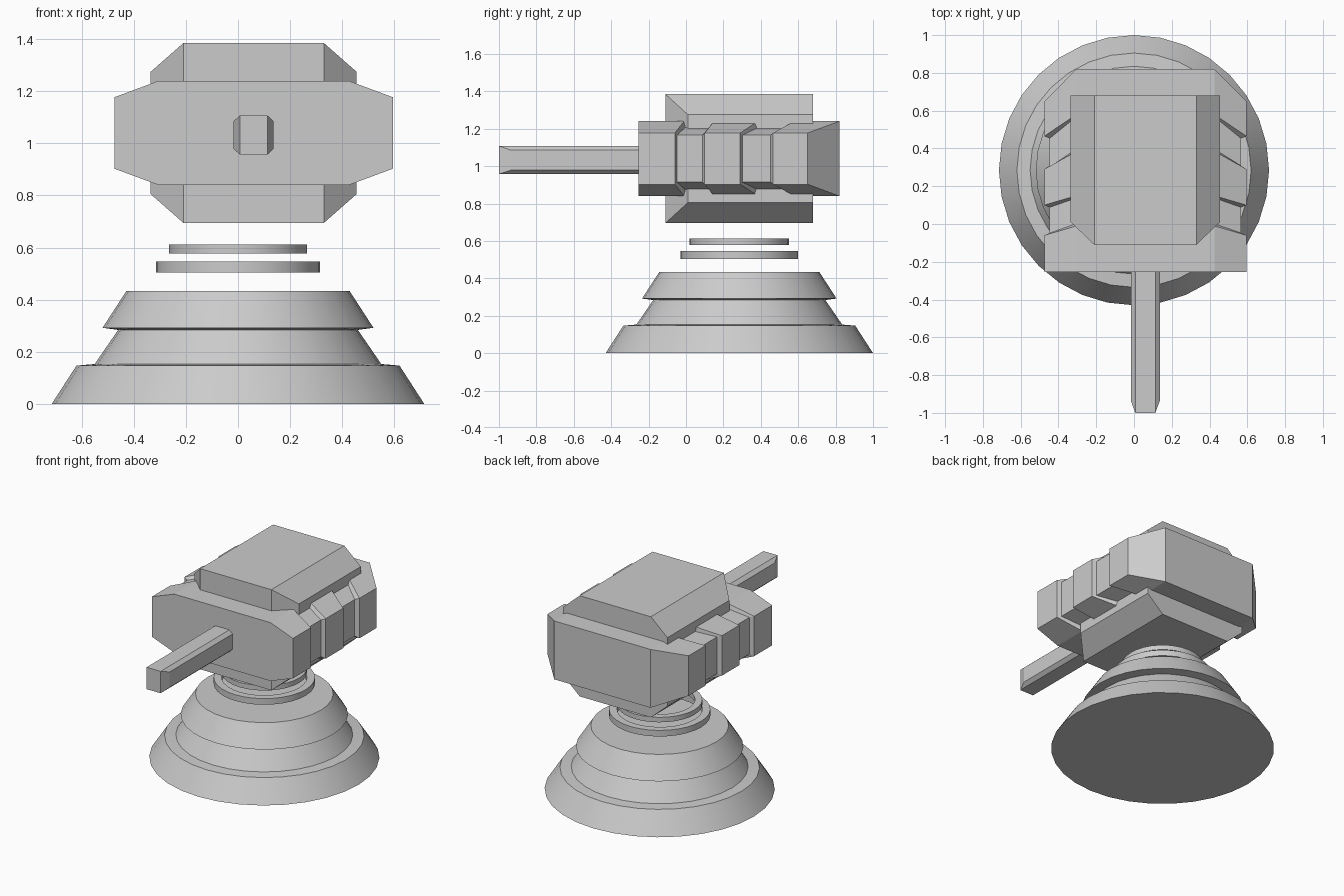
import bpy, math

if "Cube" in bpy.data.objects:
    bpy.data.objects.remove(bpy.data.objects["Cube"])

CX = 0.06      # the upper parts sit slightly off the base axis
BASE_Y = 0.285


def make(name, verts, faces):
    me = bpy.data.meshes.new(name)
    me.from_pydata(verts, [], faces)
    me.update()
    ob = bpy.data.objects.new(name, me)
    bpy.context.collection.objects.link(ob)
    import bmesh
    bm = bmesh.new()
    bm.from_mesh(me)
    bmesh.ops.recalc_face_normals(bm, faces=bm.faces)
    bm.to_mesh(me)
    bm.free()
    return ob


def block(name, zc, hw, hi, hz, hs, sections):
    """Loft of octagons. hw/hi: outer and inner half widths, hz/hs: outer and
    side half heights. sections: (y at sides, y at top/bottom, inset)."""
    verts, faces = [], []
    for ys, yi, d in sections:
        for sx, sz, side in ((1, -1, 1), (1, 1, 1), (1, 1, 0), (-1, 1, 0),
                             (-1, 1, 1), (-1, -1, 1), (-1, -1, 0), (1, -1, 0)):
            if side:
                verts.append((CX + sx * (hw - d), ys, zc + sz * (hs - d * 0.4)))
            else:
                verts.append((CX + sx * hi, yi, zc + sz * (hz - d)))
    n = len(sections)
    for k in range(n - 1):
        for i in range(8):
            j = (i + 1) % 8
            faces.append((k * 8 + i, k * 8 + j, k * 8 + 8 + j, k * 8 + 8 + i))
    # ends: flat octagon, or centre rectangle plus two angled corner faces
    for k in (0, n - 1):
        o = k * 8
        if sections[k][0] == sections[k][1]:
            faces.append(tuple(o + i for i in range(8)))
        else:
            faces += [(o + 2, o + 3, o + 6, o + 7),
                      (o + 0, o + 1, o + 2, o + 7),
                      (o + 3, o + 4, o + 5, o + 6)]
    return make(name, verts, faces)


def lathe(name, profile, n=32, closed=False):
    """Turn (radius, z) points about the base axis."""
    m = len(profile)
    verts = [(r * math.cos(2 * math.pi * i / n),
              BASE_Y + r * math.sin(2 * math.pi * i / n), z)
             for r, z in profile for i in range(n)]
    faces = []
    for k in range(m if closed else m - 1):
        a, b = k * n, (k + 1) % m * n
        for i in range(n):
            j = (i + 1) % n
            faces.append((a + i, a + j, b + j, b + i))
    if not closed:
        faces += [tuple(range(n)), tuple((m - 1) * n + i for i in range(n))]
    ob = make(name, verts, faces)
    bpy.ops.object.select_all(action='DESELECT')
    ob.select_set(True)
    bpy.context.view_layer.objects.active = ob
    bpy.ops.object.shade_smooth_by_angle(angle=math.radians(30))
    return ob


# Stepped round base
lathe("base", [(0.715, 0), (0.62, 0.147), (0.55, 0.153), (0.46, 0.284),
               (0.52, 0.292), (0.428, 0.434)])

# Floating neck rings
for name, ro, ri, z0, z1 in (("lower_ring", 0.315, 0.265, 0.504, 0.546),
                             ("upper_ring", 0.265, 0.22, 0.578, 0.612)):
    lathe(name, [(ro, z0), (ro, z1), (ri, z1), (ri, z0)], closed=True)

# Turret body with two slanted grooves on each side
D = 0.028
sections = [(-0.255, -0.255, 0)]
for s0, i0, s1, i1 in ((-0.06, -0.01, 0.10, 0.15), (0.29, 0.385, 0.465, 0.58)):
    sections += [(s0, i0, 0), (s0 + 0.012, i0 + 0.012, D),
                 (s1 - 0.012, i1 - 0.012, D), (s1, i1, 0)]
sections.append((0.65, 0.82, 0))
block("turret_body", 1.04, 0.535, 0.365, 0.20, 0.137, sections)

# Armour block showing above and below the body
block("armour_block", 1.04, 0.395, 0.27, 0.345, 0.235,
      [(0.01, -0.11, 0), (0.68, 0.68, 0)])

# Gun barrel
block("barrel", 1.032, 0.077, 0.053, 0.075, 0.053,
      [(-0.935, -1.0, 0), (-0.24, -0.24, 0)])
